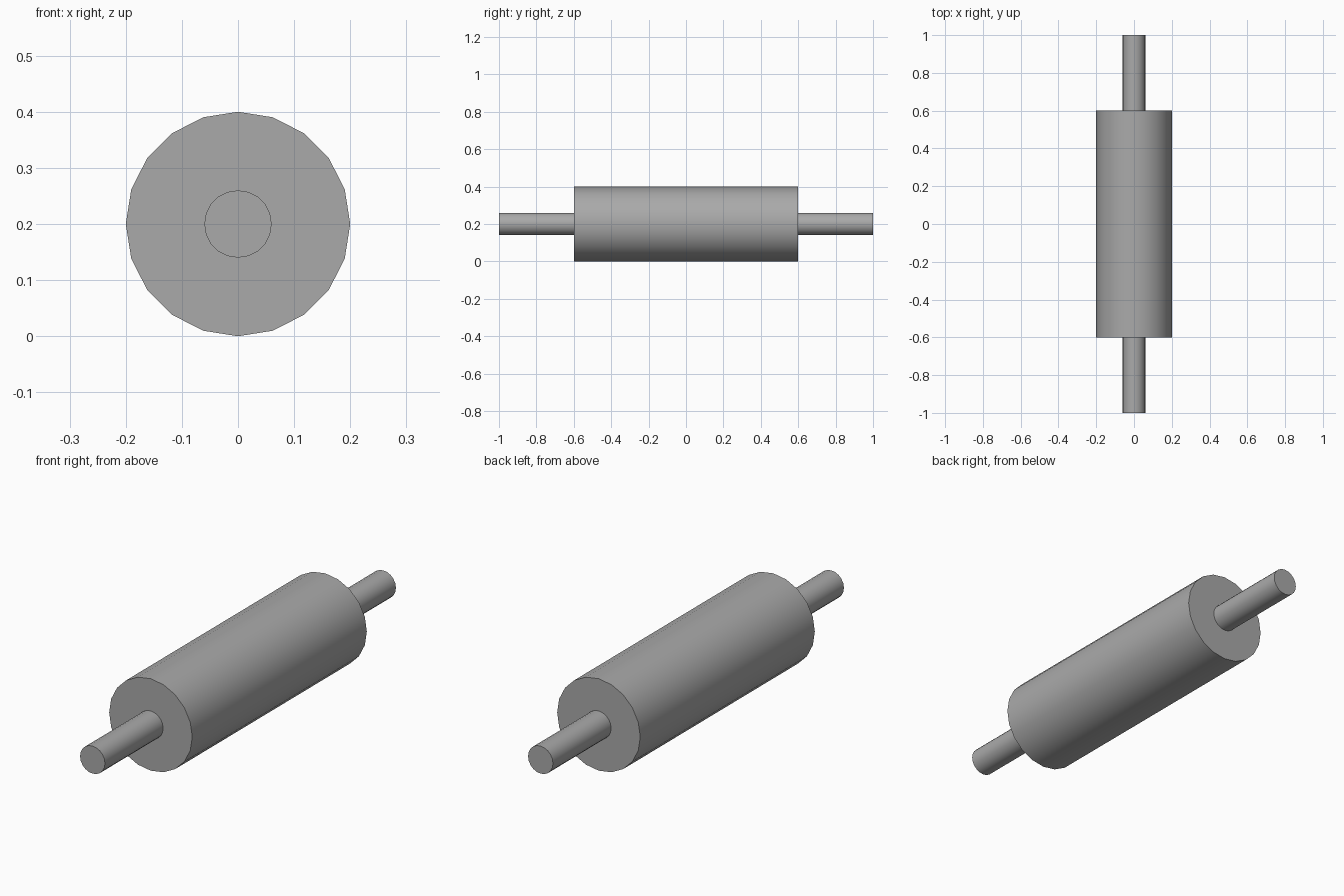
import bpy
from math import pi, radians

cube = bpy.data.objects.get("Cube")
if cube:
    bpy.data.objects.remove(cube, do_unlink=True)

# Plain grey for the whole roller
GREY = (0.4, 0.4, 0.4, 1)
grey = bpy.data.materials.new("grey")
grey.use_nodes = True
grey.diffuse_color = GREY
grey.node_tree.nodes["Principled BSDF"].inputs["Base Color"].default_value = GREY

AXIS_HEIGHT = 0.2


def rod(name, radius, length):
    """Smooth-sided cylinder lying along y on the shared axis."""
    bpy.ops.mesh.primitive_cylinder_add(
        vertices=20, radius=radius, depth=length,
        location=(0, 0, AXIS_HEIGHT), rotation=(pi / 2, 0, 0))
    obj = bpy.context.object
    obj.name = name
    obj.data.materials.append(grey)
    bpy.ops.object.transform_apply(location=False, rotation=True, scale=False)
    bpy.ops.object.shade_smooth_by_angle(angle=radians(30))
    return obj


# Wide roller body with a thin axle through it, forming both handles
rod("roller_body", 0.2, 1.2)
rod("axle", 0.06, 2.0)
